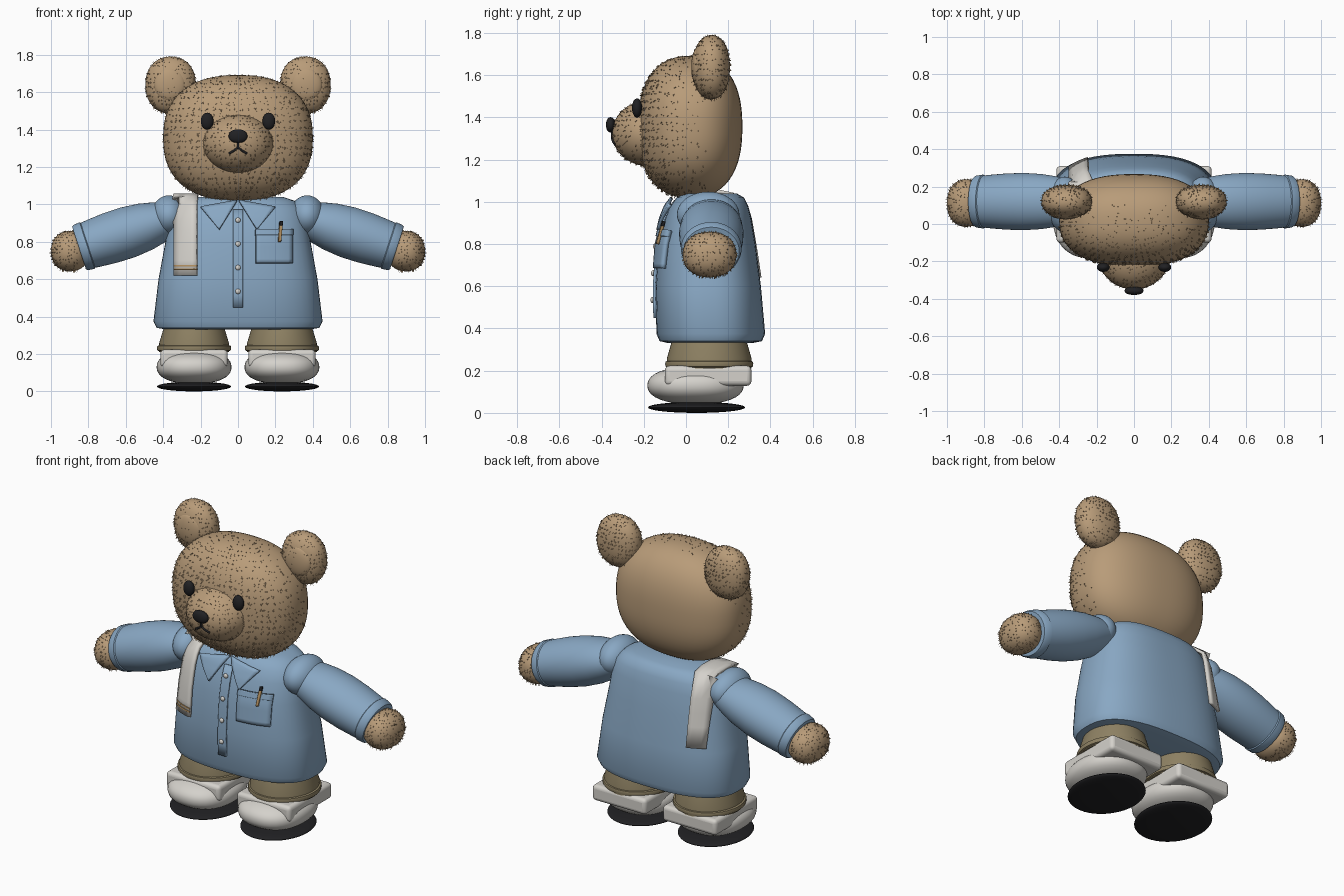
import bpy, bmesh, math, random
from mathutils import Matrix, Vector

random.seed(4)
old = bpy.data.objects.get("Cube")
if old:
    bpy.data.objects.remove(old, do_unlink=True)


def material(name, r, g, b):
    m = bpy.data.materials.new(name)
    m.use_nodes = True
    m.diffuse_color = (r, g, b, 1)
    bsdf = m.node_tree.nodes["Principled BSDF"]
    bsdf.inputs["Base Color"].default_value = (r, g, b, 1)
    bsdf.inputs["Roughness"].default_value = 0.8
    return m


FUR = material("tan fur", 0.48, 0.33, 0.19)
SHIRT = material("blue shirt", 0.25, 0.39, 0.55)
WHITE = material("off white", 0.66, 0.64, 0.60)
PANTS = material("olive trousers", 0.27, 0.22, 0.125)
DARK = material("near black", 0.015, 0.015, 0.017)
WOOD = material("warm tan", 0.45, 0.28, 0.12)


def finish(name, bm, mat, mirror=False, solid=0, bevel=0):
    """Turn a bmesh into a smooth-shaded object, optionally mirrored in x."""
    bmesh.ops.recalc_face_normals(bm, faces=bm.faces[:])
    me = bpy.data.meshes.new(name)
    bm.to_mesh(me)
    bm.free()
    me.materials.append(mat)
    me.shade_smooth()
    me.set_sharp_from_angle(angle=math.radians(45))
    ob = bpy.data.objects.new(name, me)
    bpy.context.collection.objects.link(ob)
    if solid:
        mod = ob.modifiers.new("thickness", 'SOLIDIFY')
        mod.thickness, mod.offset = solid, 0
    if bevel:
        mod = ob.modifiers.new("round", 'BEVEL')
        mod.width, mod.segments = bevel, 4
    if mirror:
        ob.modifiers.new("mirror", 'MIRROR').use_mirror_merge = False
    return ob


def blob(name, centre, radii, mat, p=2.0, mirror=False, seg=40):
    """Ellipsoid; p above 2 makes it boxier."""
    bm = bmesh.new()
    bmesh.ops.create_uvsphere(bm, u_segments=seg, v_segments=seg // 2, radius=1)
    for v in bm.verts:
        n = sum(abs(c) ** p for c in v.co) ** (1 / p)
        v.co = Vector(centre) + Vector([c / n * r for c, r in zip(v.co, radii)])
    return finish(name, bm, mat, mirror)


def loft(name, rings, mat, matrix=Matrix(), p=2.0, mirror=False, seg=56):
    """Skin superellipse rings (z, rx, y_front, y_back)."""
    bm = bmesh.new()
    loops = []
    for z, rx, yf, yb in rings:
        loop = []
        for i in range(seg):
            a = math.tau * i / seg
            c, s = math.cos(a), math.sin(a)
            n = (abs(c) ** p + abs(s) ** p) ** (1 / p)
            loop.append(bm.verts.new(matrix @ Vector(
                (rx * c / n, (yf + yb) / 2 + (yb - yf) / 2 * s / n, z))))
        loops.append(loop)
    for a, b in zip(loops, loops[1:]):
        for i in range(seg):
            j = (i + 1) % seg
            bm.faces.new((a[i], a[j], b[j], b[i]))
    bm.faces.new(loops[0])
    bm.faces.new(loops[-1])
    return finish(name, bm, mat, mirror)


# Shirt body
TP = 2.6
TORSO = [(.332, .39, -.09, .32), (.34, .435, -.125, .36), (.375, .452, -.14, .375),
         (.6, .425, -.145, .355), (.8, .388, -.13, .33), (.92, .368, -.10, .31),
         (.98, .345, -.075, .295), (1.02, .30, -.045, .275), (1.04, .24, -.01, .24)]
loft("shirt_body", TORSO, SHIRT, p=TP)


def torso_y(x, z, back=False):
    for a, b in zip(TORSO, TORSO[1:]):
        if z <= b[0] or b is TORSO[-1]:
            t = min(1, max(0, (z - a[0]) / (b[0] - a[0])))
            rx, yf, yb = (a[k] + (b[k] - a[k]) * t for k in (1, 2, 3))
            h = max(0, 1 - abs(x / rx) ** TP) ** (1 / TP) * (yb - yf) / 2
            return (yf + yb) / 2 + (h if back else -h)


def grid(name, rows, mat, mirror=False, solid=0):
    bm = bmesh.new()
    vs = [[bm.verts.new(p) for p in row] for row in rows]
    for a, b in zip(vs, vs[1:]):
        for i in range(len(a) - 1):
            bm.faces.new((a[i], a[i + 1], b[i + 1], b[i]))
    bmesh.ops.remove_doubles(bm, verts=bm.verts[:], dist=1e-5)
    return finish(name, bm, mat, mirror, solid)


def patch(name, corners, off, thick, mat, mirror=False, n=8):
    """Cloth panel between four (x, z) corners, laid on the shirt front."""
    a, b, c, d = (Vector(q) for q in corners)
    rows = []
    for i in range(n + 1):
        l, r = a.lerp(d, i / n), b.lerp(c, i / n)
        pts = [l.lerp(r, j / n) for j in range(n + 1)]
        rows.append([(q.x, torso_y(q.x, q.y) - off, q.y) for q in pts])
    return grid(name, rows, mat, mirror, thick)


def rect(x0, x1, z0, z1):
    return [(x0, z0), (x1, z0), (x1, z1), (x0, z1)]


# Shirt details
patch("button_placket", rect(-.026, .026, .45, .97), .006, .014, SHIRT)
patch("chest_pocket", rect(.095, .29, .685, .86), .010, .022, SHIRT)
patch("pocket_hem", rect(.093, .292, .835, .865), .014, .024, SHIRT)
patch("collar_flaps", [(.1, .865), (.1, .865), (.2, .985), (.005, 1.02)], .022, .016,
      SHIRT, mirror=True)
for i in range(4):
    z = .535 + i * .127
    blob(f"button_{i + 1}", (0, torso_y(0, z) - .016, z), (.014, .009, .014), WHITE, seg=16)

# Pencil in the pocket
patch("pencil", [(.215, .80), (.229, .80), (.237, .89), (.221, .89)], .028, .014, WOOD)
patch("pencil_tip", [(.221, .885), (.237, .885), (.238, .908), (.223, .908)], .028, .015, DARK)

# Sleeves, cuffs, shoulders and hands
arm = Matrix.Translation((.36, .12, .925)) @ Matrix.Rotation(math.radians(108), 4, 'Y')
sleeve = [(0, .09, .12), (.06, .11, .135), (.14, .128, .147), (.24, .138, .153),
          (.34, .137, .15), (.43, .13, .143), (.49, .123, .136)]
loft("sleeves", [(t, r, -w, w) for t, r, w in sleeve], SHIRT, arm, mirror=True)
cuff = [(.465, .126, .139), (.47, .131, .144), (.505, .127, .139), (.515, .12, .132)]
loft("sleeve_cuffs", [(t, r, -w, w) for t, r, w in cuff], SHIRT, arm, mirror=True)
blob("shoulders", (.37, .105, .94), (.095, .148, .108), SHIRT, mirror=True)
hands = blob("hands", (.897, .112, .75), (.103, .127, .108), FUR, 2.2, mirror=True)

# Head, snout and ears
head = blob("head", (0, .02, 1.355), (.4, .247, .336), FUR, 2.4, seg=64)
SC, SR = (0, -.175, 1.325), (.19, .175, .157)
snout = blob("snout", SC, SR, FUR)
ears = blob("ears", (.36, .12, 1.638), (.135, .088, .152), FUR, 2.2, mirror=True)
blob("inner_ears", (.365, .055, 1.64), (.085, .03, .09), FUR, mirror=True)

# Face
blob("nose", (0, -.357, 1.365), (.05, .022, .036), DARK, 2.2)
blob("eyes", (.165, -.232, 1.445), (.034, .024, .045), DARK, mirror=True)


def mouth_line(name, pts):
    cu = bpy.data.curves.new(name, 'CURVE')
    cu.dimensions, cu.bevel_depth, cu.use_fill_caps = '3D', .006, True
    sp = cu.splines.new('POLY')
    sp.points.add(len(pts) - 1)
    for q, (x, z) in zip(sp.points, pts):
        y = SC[1] - SR[1] * math.sqrt(1 - (x / SR[0]) ** 2 - ((z - SC[2]) / SR[2]) ** 2)
        q.co = (x, y - .002, z, 1)
    cu.materials.append(DARK)
    bpy.context.collection.objects.link(bpy.data.objects.new(name, cu))


mouth_line("mouth_centre", [(0, 1.35), (0, 1.302)])
mouth_line("mouth_sides", [(-.047, 1.272), (-.022, 1.287), (0, 1.304), (.022, 1.287), (.047, 1.272)])


def fuzz(name, source, count, keep=lambda p: True, mirror=False):
    """Scatter tiny pointed tufts over a furry part."""
    faces = source.data.polygons
    verts = source.data.vertices
    bm = bmesh.new()
    for f in random.choices(faces, weights=[f.area for f in faces], k=count):
        p, total = Vector(), 0
        for i in f.vertices:
            w = random.random()
            p, total = p + verts[i].co * w, total + w
        p /= total
        if not keep(p):
            continue
        u = f.normal.orthogonal().normalized() * .002
        w = f.normal.cross(u)
        tip = bm.verts.new(p + f.normal * .009 + Vector((0, 0, -.003)))
        base = [bm.verts.new(p + q) for q in (u, w - u, -w - u)]
        for i in range(3):
            bm.faces.new((base[i], base[(i + 1) % 3], tip))
    finish(name, bm, FUR, mirror)


fuzz("head_fuzz", head, 5000, lambda p: p.y < random.uniform(-.3, .12))
fuzz("snout_fuzz", snout, 700, lambda p: p.y < -.2)
fuzz("ear_fuzz", ears, 500, mirror=True)
fuzz("hand_fuzz", hands, 400, lambda p: p.x > .86, mirror=True)

# Towel over the right shoulder
rows = []
for z in (.62, .7, .78, .86, .92, .97, 1.0):
    rows.append([(x, torso_y(x, z) - .02, z) for x in (-.34, -.31, -.28, -.25, -.22)])
for y, z in ((.0, 1.035), (.07, 1.048), (.16, 1.048), (.22, 1.035)):
    rows.append([(x, y, z) for x in (-.345, -.31, -.28, -.25, -.215)])
for z in (.98, .92, .84, .76, .64):
    rows.append([(x, torso_y(x, z, True) + .025, z) for x in (-.345, -.32, -.295, -.27, -.245)])
grid("shoulder_towel", rows, WHITE, solid=.018)
for i, z in enumerate((.65, .668)):
    patch(f"towel_stripe_{i + 1}", rect(-.342, -.218, z, z + .008), .03, .006, WOOD)

# Trouser legs with rolled hems
leg = Matrix.Translation((.235, .11, 0))
loft("trouser_legs", [(.21, .188, -.2, .2), (.26, .186, -.2, .2), (.33, .165, -.18, .18),
                      (.42, .15, -.16, .16)], PANTS, leg, mirror=True)
hem = [(.215, .188), (.219, .196), (.232, .199), (.243, .196), (.247, .187)]
loft("trouser_hems", [(z, r, -r - .01, r + .01) for z, r in hem], PANTS, leg, mirror=True)

# Shoes: rounded upper, square collar and flat sole
blob("shoe_uppers", (.235, .045, .13), (.2, .228, .09), WHITE, 2.3, mirror=True)
bm = bmesh.new()
bmesh.ops.create_cube(bm, size=1, matrix=Matrix.Translation((.235, .105, .176))
                      @ Matrix.Diagonal((.36, .41, .095, 1)))
finish("shoe_collars", bm, WHITE, mirror=True, bevel=.022)
blob("shoe_soles", (.235, .05, .026), (.198, .23, .026), DARK, mirror=True)
